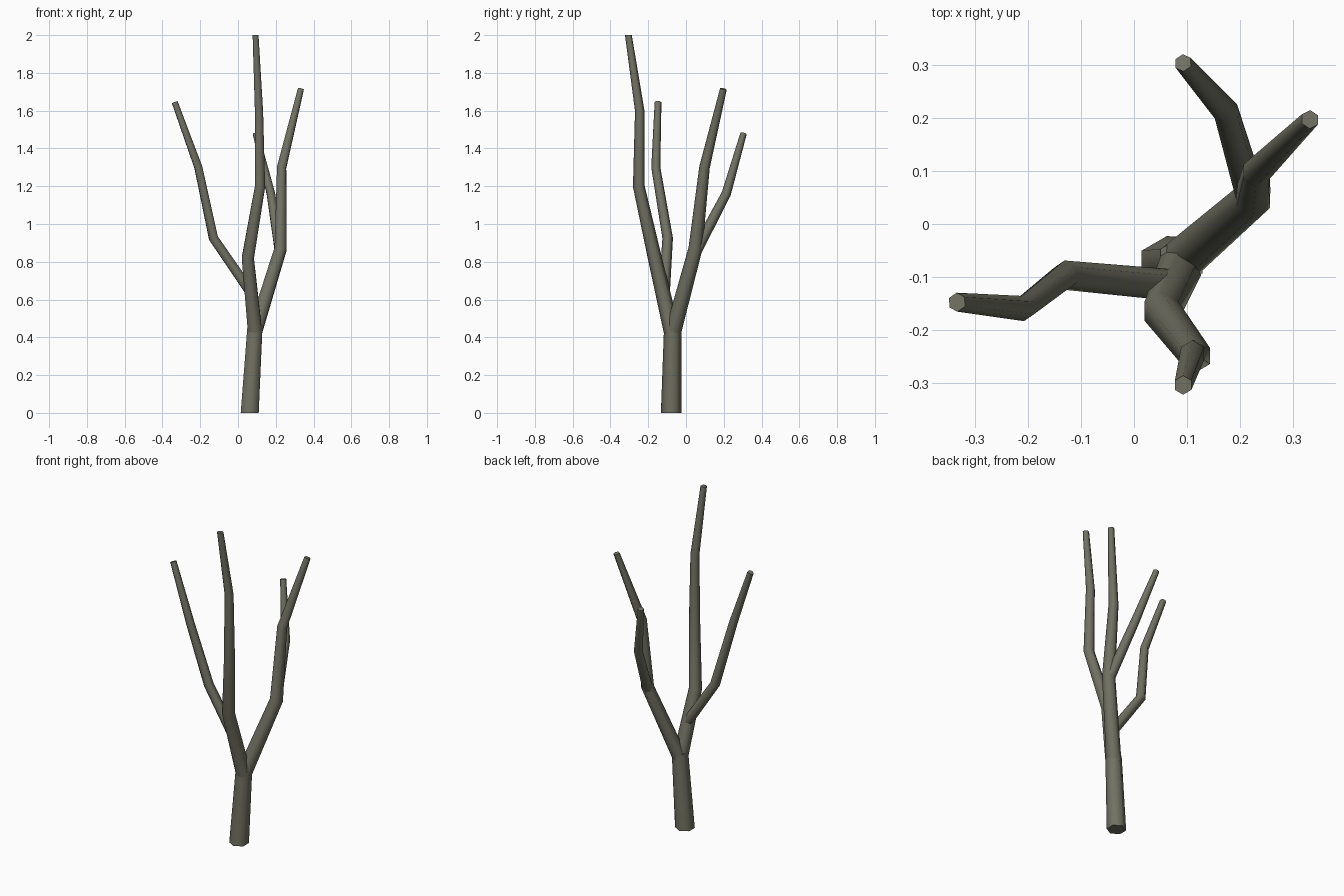
import bpy, bmesh, math
from mathutils import Vector

if "Cube" in bpy.data.objects:
    bpy.data.objects.remove(bpy.data.objects["Cube"])

SIDES = 6
bark = bpy.data.materials.new("grey_brown_bark")
bark.diffuse_color = (0.165, 0.165, 0.125, 1)
bark.use_nodes = True
bark.node_tree.nodes["Principled BSDF"].inputs["Base Color"].default_value = bark.diffuse_color


def limb(name, path):
    """Tapered, mitred tube through (x, y, z, radius) points."""
    pts = [Vector(p[:3]) for p in path]
    bm = bmesh.new()
    rings = []
    ref = Vector((1, 0, 0))
    for i, p in enumerate(pts):
        a = (p - pts[i - 1]).normalized() if i else Vector()
        b = (pts[i + 1] - p).normalized() if i < len(pts) - 1 else Vector()
        t = (a + b).normalized()
        if i == 0 and p.z == 0:
            t = Vector((0, 0, 1))          # flat foot on the ground
        if i == len(pts) - 1 and name == "front_branch":
            t = Vector((0, 0, 1))
        ref = (ref - t * ref.dot(t)).normalized()
        side = t.cross(ref)
        ring = []
        for k in range(SIDES):
            ang = math.tau * (k + 0.5) / SIDES
            ring.append(bm.verts.new(p + path[i][3] * (ref * math.cos(ang) + side * math.sin(ang))))
        rings.append(ring)
    for r0, r1 in zip(rings, rings[1:]):
        for k in range(SIDES):
            n = (k + 1) % SIDES
            bm.faces.new((r0[k], r0[n], r1[n], r1[k])).smooth = True
    # flat end caps
    for cap in (rings[0][::-1], rings[-1]):
        bm.faces.new(cap)
        for k in range(SIDES):
            bm.edges.get((cap[k], cap[(k + 1) % SIDES])).smooth = False
    me = bpy.data.meshes.new(name)
    bm.to_mesh(me)
    bm.free()
    me.materials.append(bark)
    bpy.context.collection.objects.link(bpy.data.objects.new(name, me))


# trunk up to the fork
limb("trunk", [(0.062, -0.078, 0, 0.055), (0.09, -0.07, 0.46, 0.046)])
# two main limbs from the fork
limb("front_branch", [(0.09, -0.075, 0.43, 0.043), (0.052, -0.165, 0.82, 0.037),
                      (0.117, -0.25, 1.2, 0.031), (0.111, -0.245, 1.6, 0.025),
                      (0.093, -0.305, 2.0, 0.018)])
limb("right_branch", [(0.09, -0.068, 0.43, 0.043), (0.226, 0.05, 0.87, 0.037),
                      (0.231, 0.098, 1.3, 0.028), (0.333, 0.198, 1.715, 0.018)])
# side shoots
limb("left_shoot", [(0.066, -0.115, 0.64, 0.03), (-0.13, -0.097, 0.925, 0.028),
                    (-0.21, -0.16, 1.3, 0.024), (-0.335, -0.148, 1.645, 0.018)])
limb("back_shoot", [(0.222, 0.05, 0.85, 0.03), (0.174, 0.213, 1.16, 0.025),
                    (0.093, 0.305, 1.48, 0.017)])
